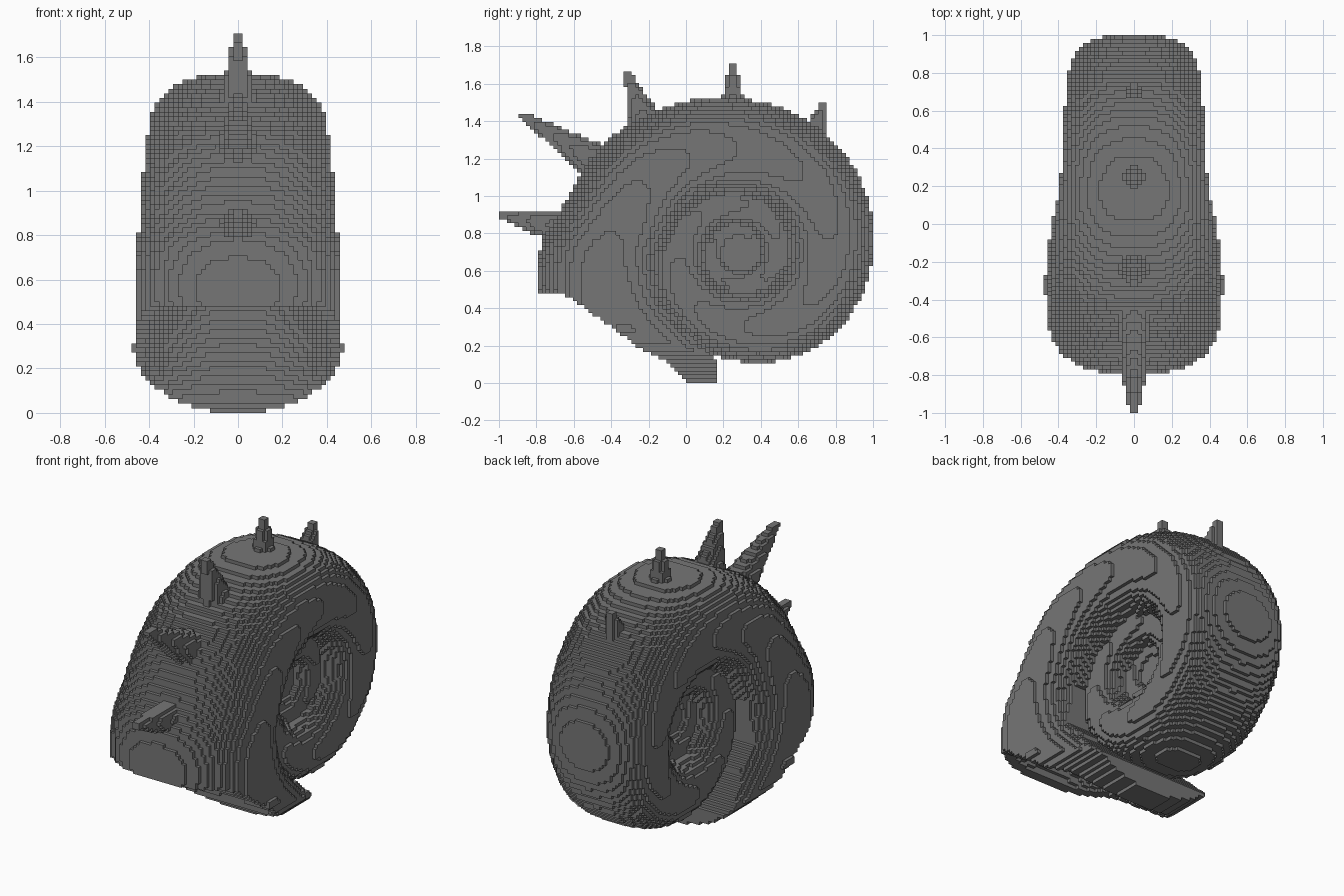
import bpy
import math

cube = bpy.data.objects.get("Cube")
if cube:
    bpy.data.objects.remove(cube)

V = 2 / 96                      # block size
NX, NY, NZ = 23, 96, 82         # half width, length, height in blocks
CY, CZ = 0.28, 0.70             # coil axis
P = 2.6                         # roundness of the tube section

# Outer radius and half width of the last whorl by angle
RADIUS = [(-90, .585), (-40, .675), (0, .72), (48, .78), (90, .82), (123, .88), (139, .92),
          (160, .95), (168, .98), (177, 1.05), (185, 1.08), (270, 1.25)]
WIDTH = [(-90, .30), (0, .34), (90, .385), (180, .455), (225, .475), (270, .475)]

# Spines: base (y, z), tip (y, z), base radius
SPINES = [((-.62, .82), (-1, .90), .10), ((-.48, 1.18), (-.87, 1.43), .10),
          ((-.22, 1.40), (-.31, 1.65), .09), ((.25, 1.48), (.25, 1.70), .065),
          ((.69, 1.36), (.74, 1.49), .055)]


def lookup(table, a):
    for (a0, v0), (a1, v1) in zip(table, table[1:]):
        if a <= a1:
            return v0 + (v1 - v0) * (a - a0) / (a1 - a0)
    return table[-1][1]


def tube(angle):
    """Outer radius and half width, shrinking exponentially into the coil."""
    if angle >= -90:
        return lookup(RADIUS, angle), lookup(WIDTH, angle)
    turn = math.radians(angle + 90)
    return RADIUS[0][1] * math.exp(.13 * turn), WIDTH[0][1] * math.exp(.095 * turn)


def section(angle, r):
    """Radial coordinate across the tube (-1..1) and its half width."""
    outer, half = tube(angle)
    return abs(r - .67 * outer) / (.33 * outer), half


def half_width(u, half):
    return half * (1 - u ** P) ** (1 / P) if u < 1 else 0


def in_spine(x, y, z):
    for (by, bz), (ty, tz), rad in SPINES:
        dy, dz = ty - by, tz - bz
        t = ((y - by) * dy + (z - bz) * dz) / (dy * dy + dz * dz)
        t = min(1, max(0, t))
        d = math.sqrt(x * x + (y - by - t * dy) ** 2 + (z - bz - t * dz) ** 2)
        if d < rad * (1 - t) + .021 * t:
            return True
    return False


def aperture_height(y):
    """Sloping plane that ends the last whorl, with a drooping front lip."""
    return .47 if y < -.64 else .5 - .72 * (y + .68)


def fill_column(y, z):
    """Half-width blocks that are solid at this y, z."""
    r = math.hypot(y - CY, z - CZ)
    angle = math.degrees(math.atan2(z - CZ, y - CY))
    if angle < -90:
        angle += 360

    # Inner whorls and the plug at the coil axis
    inner = .11 if r < .2 else 0
    for k in (1, 2, 3):
        inner = max(inner, half_width(*section(angle - 360 * k, r)))

    # Last whorl, trimmed at the aperture and under the coil
    u, half = section(angle, r)
    body = half_width(u, half)
    mouth = 0
    depth = 1
    if angle > 180:
        depth = (z - aperture_height(y)) * .81
        if depth < 0 or y > max(-.15, .17 - .9 * max(0, z - .1)):
            body = 0
        if z < .3:
            body = min(body, .47 * math.sqrt(1 - ((.3 - z) / .3) ** 2))
        mouth = min(1, max(0, (-.02 - y) / .25))

    cells = []
    for i in range(NX):
        x = (i + .5) * V
        solid = x < body
        if solid and mouth:
            f = (u ** P + (x / half) ** P) ** (1 / P)
            solid = depth >= .5 * (.88 - f) * mouth
        if solid or x < inner or (x < .13 and in_spine(x, y, z)):
            cells.append(i)
    return cells


# Fill both mirrored halves of the block grid
blocks = set()
for j in range(NY):
    for k in range(NZ):
        for i in fill_column(-1 + (j + .5) * V, (k + .5) * V):
            blocks.add((i, j, k))
            blocks.add((-1 - i, j, k))

# Skin only the exposed block sides
verts, faces, index = [], [], {}


def corner(p):
    if p not in index:
        index[p] = len(verts)
        verts.append((p[0] * V, p[1] * V - 1, p[2] * V))
    return index[p]


for b in blocks:
    for axis in range(3):
        for side in (0, 1):
            n = list(b)
            n[axis] += 2 * side - 1
            if tuple(n) in blocks:
                continue
            ring = []
            for s, t in ((0, 0), (1, 0), (1, 1), (0, 1)):
                c = list(b)
                c[axis] += side
                c[(axis + 1) % 3] += s
                c[(axis + 2) % 3] += t
                ring.append(corner(tuple(c)))
            faces.append(ring if side else ring[::-1])

mesh = bpy.data.meshes.new("spiral_shell")
mesh.from_pydata(verts, [], faces)
mesh.update()
shell = bpy.data.objects.new("spiral_shell", mesh)
bpy.context.collection.objects.link(shell)

# Plain stone grey
grey = bpy.data.materials.new("stone_grey")
grey.use_nodes = True
color = (.18, .18, .18, 1)
grey.diffuse_color = color
grey.node_tree.nodes["Principled BSDF"].inputs["Base Color"].default_value = color
mesh.materials.append(grey)
